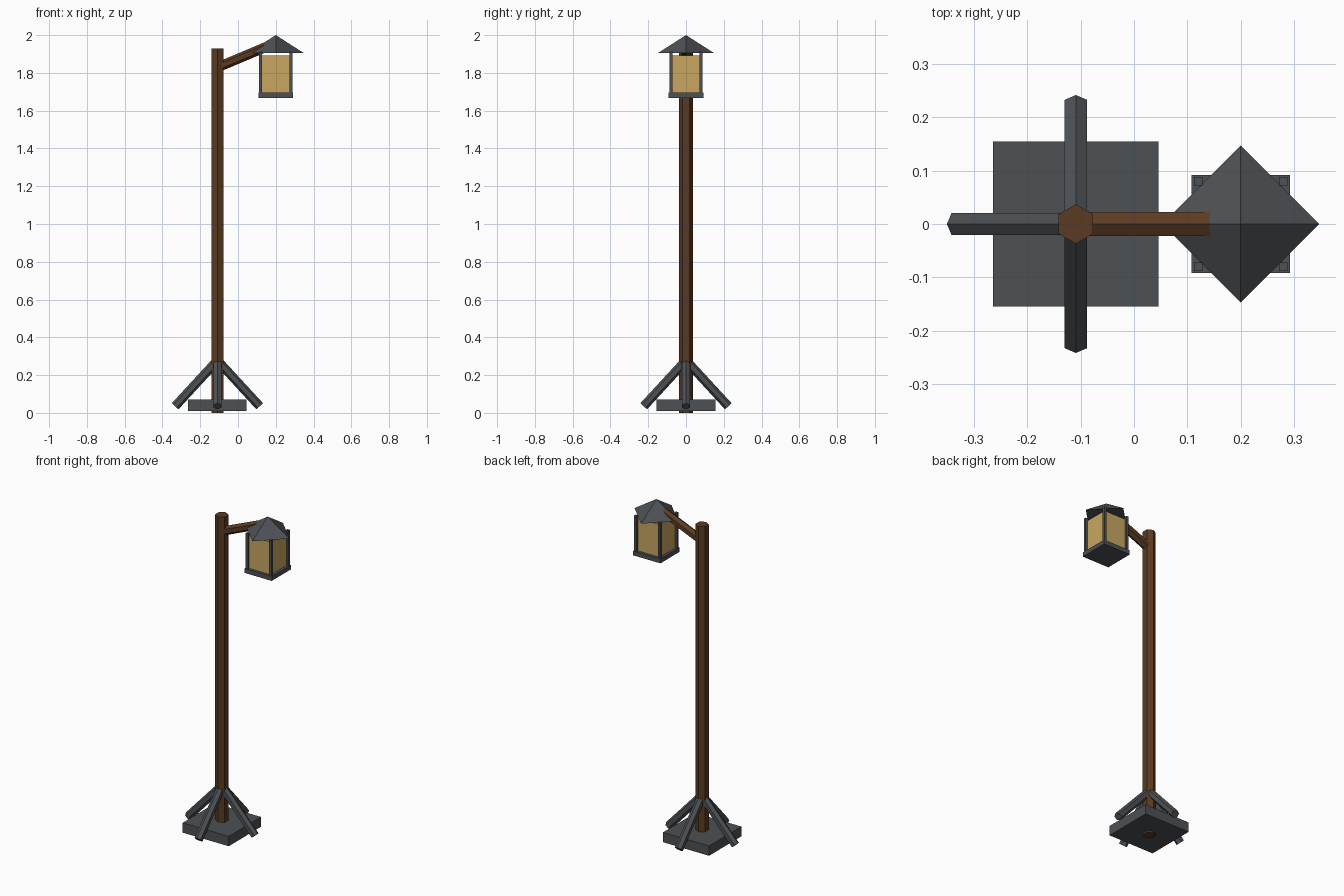
import bpy
from math import cos, sin, pi
from mathutils import Vector

cube = bpy.data.objects.get("Cube")
if cube:
    bpy.data.objects.remove(cube, do_unlink=True)


def material(name, rgb):
    mat = bpy.data.materials.new(name)
    mat.use_nodes = True
    mat.diffuse_color = (*rgb, 1)
    mat.node_tree.nodes["Principled BSDF"].inputs["Base Color"].default_value = (*rgb, 1)
    return mat


wood = material("brown wood", (0.105, 0.044, 0.016))
iron = material("dark iron", (0.075, 0.082, 0.09))
glass = material("amber glass", (0.58, 0.38, 0.12))


def finish(name, mat):
    obj = bpy.context.object
    obj.name = name
    obj.data.materials.append(mat)
    return obj


def box(name, mat, x, y, half, bottom, top):
    """Square upright box between two heights."""
    bpy.ops.mesh.primitive_cube_add(size=1, location=(x, y, (bottom + top) / 2))
    obj = finish(name, mat)
    obj.scale = (2 * half, 2 * half, top - bottom)
    return obj


def beam(name, mat, start, end, radius):
    """Six-sided beam with a ridge along its upper side."""
    start, end = Vector(start), Vector(end)
    axis = end - start
    bpy.ops.mesh.primitive_cylinder_add(vertices=6, radius=radius, depth=axis.length,
                                        location=(start + end) / 2)
    obj = finish(name, mat)
    obj.rotation_euler = axis.to_track_quat("Z", "Y").to_euler()
    return obj


POLE_X = -0.109
LAMP_X = 0.2

# Post and foot plate
beam("pole", wood, (POLE_X, 0, 0), (POLE_X, 0, 1.93), 0.037)
box("foot_plate", iron, POLE_X, 0, 0.155, 0.01, 0.07)

# Four slanted braces
for i, side in enumerate(("left", "back", "right", "front")):
    dx, dy = cos(i * pi / 2), sin(i * pi / 2)
    beam(f"{side}_brace", iron, (POLE_X, 0, 0.278),
         (POLE_X + 0.224 * dx, 0.224 * dy, 0.035), 0.024)

# Arm carrying the lantern
beam("arm", wood, (POLE_X, 0, 1.829), (0.15, 0, 1.938), 0.026)

# Lantern
box("lantern_floor", iron, LAMP_X, 0, 0.092, 1.668, 1.695)
box("lantern_glass", glass, LAMP_X, 0, 0.076, 1.695, 1.893)
for sx in (-1, 1):
    for sy in (-1, 1):
        name = f"{'back' if sy > 0 else 'front'}_{'left' if sx > 0 else 'right'}_lantern_post"
        box(name, iron, LAMP_X + 0.08 * sx, 0.08 * sy, 0.008, 1.69, 1.91)

# Pyramid roof, turned a quarter against the lantern
bpy.ops.mesh.primitive_cone_add(vertices=4, radius1=0.147, depth=0.094,
                                location=(LAMP_X, 0, 1.953))
finish("lantern_roof", iron)
